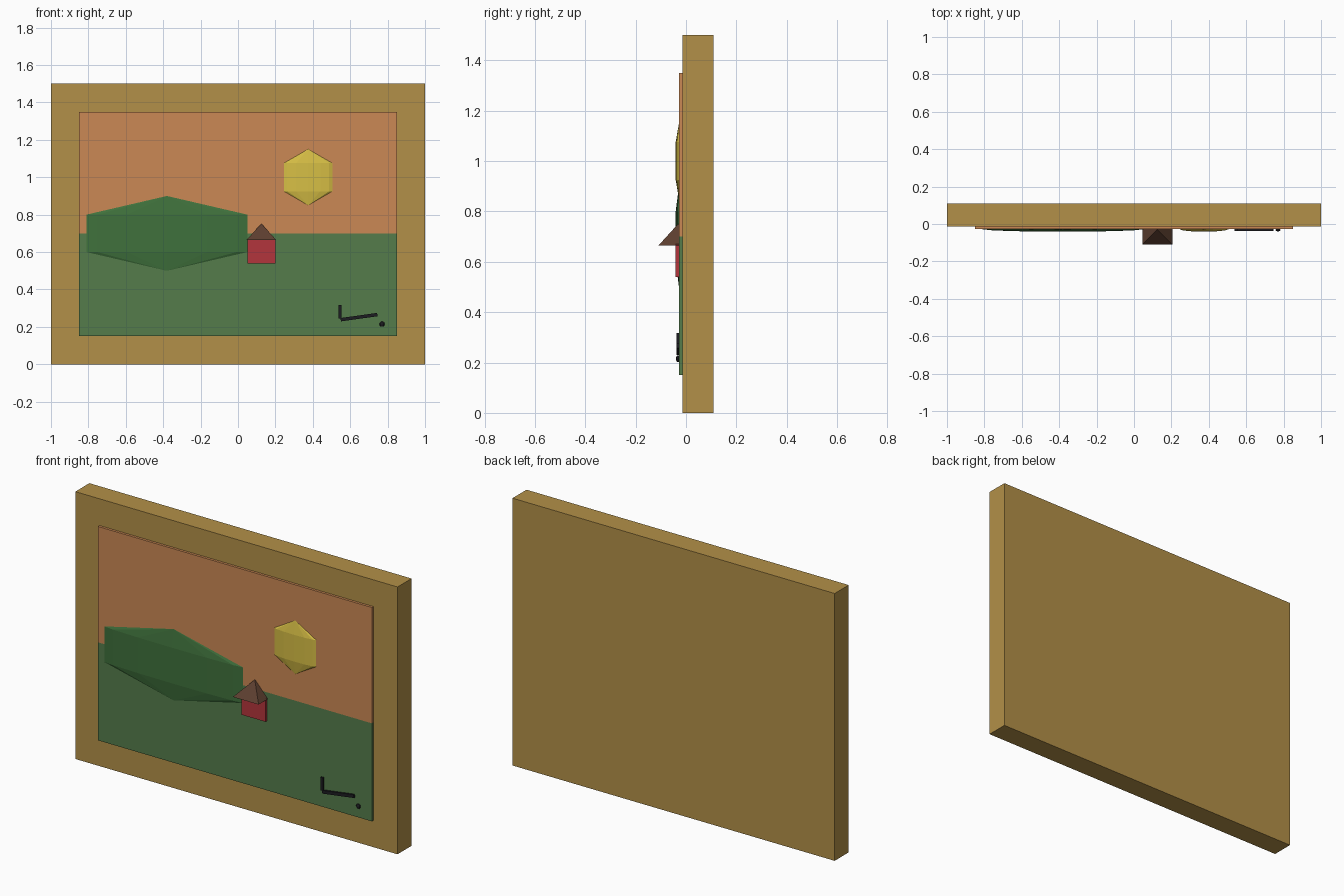
import bpy, math
from mathutils import Matrix

if "Cube" in bpy.data.objects:
    bpy.data.objects.remove(bpy.data.objects["Cube"])


def paint(ob, name, color):
    m = bpy.data.materials.get(name) or bpy.data.materials.new(name)
    m.diffuse_color = (*color, 1)
    m.use_nodes = True
    m.node_tree.nodes["Principled BSDF"].inputs["Base Color"].default_value = m.diffuse_color
    ob.name = name
    ob.data.materials.append(m)
    return ob


def box(name, x0, x1, y0, y1, z0, z1, color, tilt=0):
    bpy.ops.mesh.primitive_cube_add(size=1)
    ob = bpy.context.object
    ob.data.transform(Matrix.Diagonal((x1 - x0, y1 - y0, z1 - z0, 1)))
    ob.location = ((x0 + x1) / 2, (y0 + y1) / 2, (z0 + z1) / 2)
    ob.rotation_euler.y = tilt
    return paint(ob, name, color)


def flat_ball(name, loc, radii, color, segments=12, rings=3):
    bpy.ops.mesh.primitive_uv_sphere_add(segments=segments, ring_count=rings, radius=1)
    ob = bpy.context.object
    ob.data.transform(Matrix.Diagonal((*radii, 1)))
    ob.location = loc
    return paint(ob, name, color)


INK = (0.012, 0.012, 0.015)

# frame and painted canvas
box("frame", -1, 1, -0.014, 0.11, 0, 1.5, (0.45, 0.28, 0.065))
box("sky", -0.85, 0.85, -0.028, -0.01, 0.7, 1.35, (0.6, 0.25, 0.09))
box("meadow", -0.85, 0.85, -0.028, -0.01, 0.15, 0.7, (0.09, 0.2, 0.07))

# low-poly relief shapes
flat_ball("hill", (-0.38, -0.028, 0.7), (0.497, 0.015, 0.2), (0.05, 0.165, 0.045))
flat_ball("sun", (0.375, -0.028, 1.0), (0.15, 0.015, 0.15), (0.68, 0.52, 0.06))

# house with pyramid roof
box("house", 0.05, 0.2, -0.042, -0.02, 0.54, 0.67, (0.45, 0.035, 0.045))
bpy.ops.mesh.primitive_cone_add(vertices=4, radius1=0.08 * math.sqrt(2), radius2=0, depth=0.088)
roof = bpy.context.object
roof.data.transform(Matrix.Rotation(math.pi / 4, 4, 'Z'))
roof.location = (0.125, -0.03, 0.708)
paint(roof, "roof", (0.11, 0.05, 0.03))

# dark brush strokes in the corner
box("short_stroke", 0.538, 0.554, -0.038, -0.026, 0.245, 0.318, INK)
box("long_stroke", 0.548, 0.746, -0.038, -0.026, 0.243, 0.261, INK, -math.radians(8))
flat_ball("paint_dot", (0.77, -0.032, 0.215), (0.014, 0.008, 0.014), INK, 8, 6)
